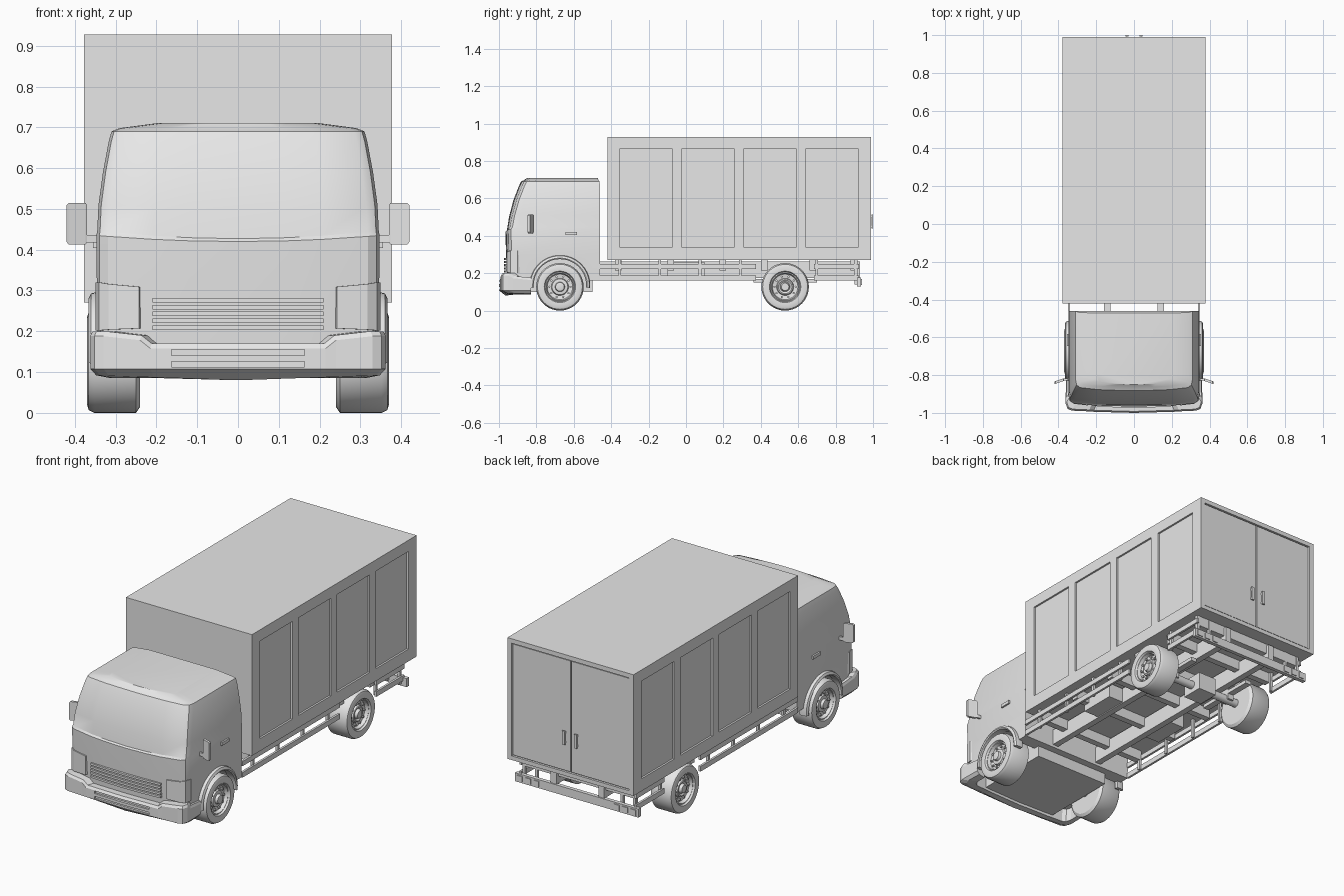
import bpy, bmesh, math
from mathutils import Vector, Matrix

cube = bpy.data.objects.get("Cube")
if cube:
    bpy.data.objects.remove(cube, do_unlink=True)

grey = bpy.data.materials.new("light_grey")
grey.use_nodes = True
grey.diffuse_color = (0.8, 0.8, 0.8, 1)
grey.node_tree.nodes["Principled BSDF"].inputs["Base Color"].default_value = (0.8, 0.8, 0.8, 1)


def finish(name, bm, smooth=None):
    bmesh.ops.recalc_face_normals(bm, faces=bm.faces)
    mesh = bpy.data.meshes.new(name)
    bm.to_mesh(mesh)
    bm.free()
    ob = bpy.data.objects.new(name, mesh)
    bpy.context.collection.objects.link(ob)
    mesh.materials.append(grey)
    if smooth:
        activate(ob)
        bpy.ops.object.shade_smooth_by_angle(angle=math.radians(smooth))
    return ob


def activate(ob):
    bpy.ops.object.select_all(action='DESELECT')
    ob.select_set(True)
    bpy.context.view_layer.objects.active = ob


def add_box(bm, x, y, z):
    """Box from (min, max) ranges."""
    lo, hi = Vector((x[0], y[0], z[0])), Vector((x[1], y[1], z[1]))
    m = Matrix.Translation((lo + hi) / 2) @ Matrix.Diagonal((hi - lo).to_4d())
    bmesh.ops.create_cube(bm, size=1, matrix=m)


def boxes(name, items, mirror=False):
    bm = bmesh.new()
    for x, y, z in items:
        add_box(bm, x, y, z)
        if mirror:
            add_box(bm, (-x[1], -x[0]), y, z)
    return finish(name, bm)


def loft(bm, rings, closed=True, caps=True):
    """Skin a list of equal-length point rings."""
    vs = [[bm.verts.new(p) for p in r] for r in rings]
    n = len(vs[0])
    for a, b in zip(vs, vs[1:]):
        for i in range(n if closed else n - 1):
            j = (i + 1) % n
            bm.faces.new((a[i], a[j], b[j], b[i]))
    if caps:
        bm.faces.new(vs[0])
        bm.faces.new(vs[-1])


def cylinder(bm, r, x0, x1, y, z, seg=40):
    m = Matrix.Translation(((x0 + x1) / 2, y, z)) @ Matrix.Rotation(math.pi / 2, 4, 'Y')
    bmesh.ops.create_cone(bm, cap_ends=True, segments=seg, radius1=r, radius2=r,
                          depth=x1 - x0, matrix=m)


def cut(ob, bm):
    tool = finish("cutter", bm)
    tool.hide_render = True
    mod = ob.modifiers.new("cut", 'BOOLEAN')
    mod.object, mod.operation, mod.solver = tool, 'DIFFERENCE', 'EXACT'
    activate(ob)
    bpy.ops.object.modifier_apply(modifier=mod.name)
    bpy.data.objects.remove(tool, do_unlink=True)


# Cargo box with recessed side panels and a recessed rear door opening
cargo = boxes("cargo_box", [((-.378, .378), (-.42, .99), (.27, .927))])
bm = bmesh.new()
for i in range(4):
    y = -.353 + i * .3315
    for s in (-1, 1):
        add_box(bm, sorted((s * .368, s * .4)), (y, y + .278), (.337, .866))
add_box(bm, (-.352, .352), (.978, 1.1), (.292, .903))
cut(cargo, bm)
boxes("rear_doors", [((.003, .347), (.97, .985), (.297, .898))], True)
boxes("door_handles", [((.028, .044), (.992, 1), (.44, .515)),
                       ((.031, .041), (.98, .994), (.445, .457)),
                       ((.031, .041), (.98, .994), (.498, .51))], True)


# Cab shell: rings of half width, front y, rear y, height and belt sag
def cab_ring(w, f, back, z, sag):
    half = [(0, f), (.35, f + .002), (.6, f + .005), (.92, f + .016), (.98, f + .03), (1, f + .06), (1, back)]
    right = [(t * w, y, z - (sag * (1 - t * t) if y < f + .07 else 0)) for t, y in half]
    return right + [(-x, y, zz) for x, y, zz in reversed(right[1:])]


bm = bmesh.new()
loft(bm, [cab_ring(*r) for r in [
    (.343, -.955, -.46, .16, 0), (.346, -.962, -.46, .3, 0), (.347, -.966, -.46, .435, .015),
    (.345, -.958, -.46, .447, .02), (.342, -.946, -.46, .51, .008), (.331, -.923, -.46, .59, 0),
    (.317, -.894, -.46, .665, 0), (.31, -.882, -.462, .69, 0), (.29, -.865, -.468, .698, 0),
    (.2, -.85, -.472, .71, 0)]])
cab = finish("cab", bm)
bm = bmesh.new()
for s in (-1, 1):
    cylinder(bm, .143, *sorted((s * .22, s * .5)), -.674, .135, 48)
cut(cab, bm)
activate(cab)
bpy.ops.object.shade_smooth_by_angle(angle=math.radians(28))

# Flared wheel arches
bm = bmesh.new()
for s in (-1, 1):
    rings = []
    for i in range(25):
        a = math.radians(-5 + i * 190 / 24)
        rings.append([(s * x, -.674 + r * math.cos(a), .135 + r * math.sin(a))
                      for r, x in [(.14, .32), (.14, .362), (.146, .366), (.158, .36), (.162, .34), (.16, .32)]])
    loft(bm, rings)
finish("wheel_arches", bm, 35)

# Front bumper swept along its plan outline
half = [(.36, -.83, .175), (.362, -.925, .185), (.362, -.95, .2), (.352, -.978, .2), (.33, -.988, .2),
        (.24, -.992, .19), (.215, -.994, .17)]
path = half + [(0, -1, .17)] + [(-x, y, z) for x, y, z in reversed(half)]
rings = []
for x, y, top in path:
    back = min(y + .07, -.83)
    rings.append([(x * .88, back, top), (x * .985, y + .008, top), (x, y, top - .012), (x, y, .108),
                  (x * .96, y + (.035 if y < -.9 else 0), .08 + .012 * abs(x) / .36), (x * .86, back, .085)])
bm = bmesh.new()
loft(bm, rings)
bumper = finish("front_bumper", bm)
bm = bmesh.new()
for z in (.112, .141):
    add_box(bm, (-.163, .163), (-1.1, -.986), (z, z + .014))
cut(bumper, bm)
bm = bmesh.new()
loft(bm, [[(s * .32, -.96, z), (s * .32, -.5, z), (-s * .32, -.5, z), (-s * .32, -.96, z)]
          for s, z in ((.7, .1), (.7, .17))])
finish("cab_floor", bm)

# Grille slats, headlights
bm = bmesh.new()
for i in range(5):
    z = .203 + i * .017
    front = [(-.21, -.964), (-.1, -.971), (0, -.973), (.1, -.971), (.21, -.964)]
    loft(bm, [[(x, y, z), (x, y, z + .011), (x, -.94, z + .011), (x, -.94, z)] for x, y in front])
finish("grille", bm)
bm = bmesh.new()
for s in (-1, 1):
    lamp = [(.243, -.961, .207, .309), (.318, -.952, .204, .316), (.341, -.937, .202, .32), (.349, -.9, .202, .32)]
    loft(bm, [[(s * x, y, a), (s * x, y, b), (s * x * .97, y + .02, b), (s * x * .97, y + .02, a)]
              for x, y, a, b in lamp])
finish("headlights", bm)

# Mirrors and cab door handles
bm = bmesh.new()
for s in (-1, 1):
    loft(bm, [[(s * x, y, a), (s * x, y, b), (s * x, y + .014, b), (s * x, y + .014, a)]
              for x, y, a, b in [(.37, -.83, .418, .51), (.374, -.832, .413, .515),
                                 (.415, -.845, .413, .515), (.42, -.847, .419, .509)]])
    loft(bm, [[(s * x, y, a), (s * x, y, b), (s * x, y + .01, b), (s * x, y + .01, a)]
              for x, y, a, b in [(.338, -.825, .418, .436), (.375, -.83, .418, .436)]])
finish("mirrors", bm)
boxes("cab_door_handles", [((.34, .356), (-.645, -.582), (.404, .421))], True)

# Wheels: turned tyre and rim, with lug nuts
SEG = 40


def wheel(name, s, y, hub):
    prof = [(.06, .24), (.112, .24), (.127, .25), (.127, .352), (.12, .366), (.108, .37), (.084, .368),
            (.079, .358), (.074, .36), (.068, .342), (.046, .338), (.042, .35)] + hub
    bm = bmesh.new()
    loft(bm, [[(s * x, y + r * math.cos(a), .135 - .008 + r * math.sin(a))
               for a in (i * math.tau / SEG for i in range(SEG))] for r, x in prof])
    for i in range(10):
        a = i * math.tau / 10
        cylinder(bm, .006, *sorted((s * .33, s * .35)), y + .057 * math.cos(a), .127 + .057 * math.sin(a), 8)
    finish(name, bm, 30)


for side, s in (("left", 1), ("right", -1)):
    wheel("front_wheel_" + side, s, -.674, [(.026, .352), (.023, .366), (.015, .368)])
    wheel("rear_wheel_" + side, s, .53, [(.036, .352), (.026, .345), (.02, .36)])

# Chassis rails, cross members and axles
boxes("chassis_rails", [((.125, .16), (-.6, .93), (.175, .262))], True)
boxes("cross_members", [((-.33, .33), (y, y + .035), (.215, .275)) for y in (-.38, -.1, .18, .4, .66, .88)])
boxes("underbody_boxes", [((.16, .25), (-.1, .1), (.18, .26))], True)
bm = bmesh.new()
for y in (-.674, .53):
    cylinder(bm, .022, -.25, .25, y, .13, 16)
add_box(bm, (-.055, .055), (.47, .59), (.085, .18))
finish("axles", bm, 35)
boxes("leaf_springs", [((.165, .2), (.36, .7), (.15, .17)), ((.165, .2), (.5, .56), (.12, .18))], True)

# Side guards: two bars per run with posts
items = []
for y0, y1 in ((-.46, .375), (.685, .925)):
    for z in ((.16, .188), (.222, .248)):
        items.append(((.338, .35), (y0, y1), z))
for y in (-.355, -.14, .075, .29, .7, .905):
    items.append(((.328, .342), (y - .007, y + .007), (.162, .275)))
boxes("side_guards", items, True)

# Rear bumper beam with lamps and hangers
boxes("rear_beam", [((-.37, .37), (.915, .936), (.13, .176))])
boxes("rear_lamps", [((x, x + .032), (.93, .941), (.138, .168)) for x in (.225, .275, .325)], True)
boxes("rear_beam_hangers", [((x, x + .014), (.9, .916), (.14, .275)) for x in (.13, .25, .325)], True)
